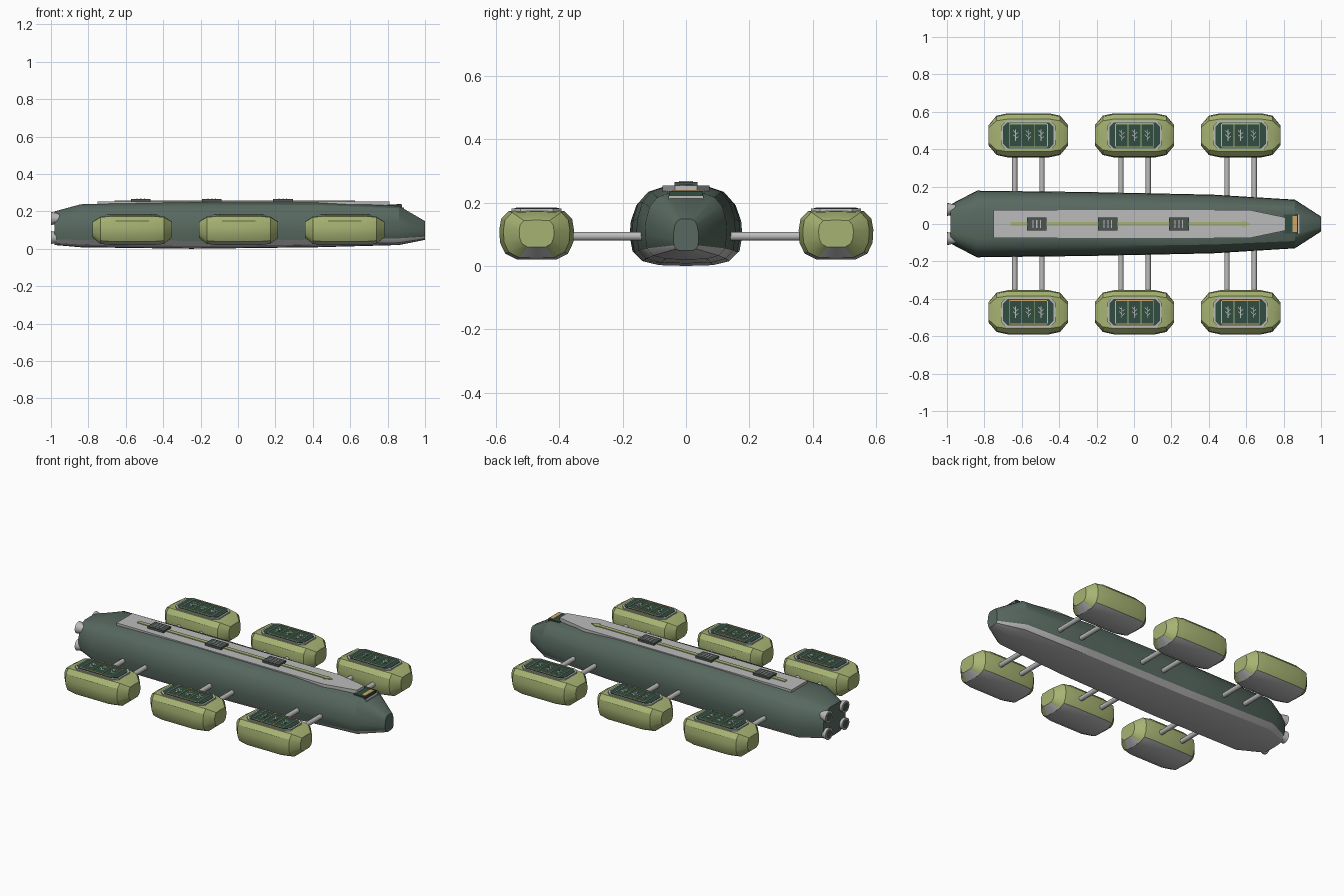
import bpy, bmesh, math
from mathutils import Matrix

if "Cube" in bpy.data.objects:
    bpy.data.objects.remove(bpy.data.objects["Cube"])


def material(name, r, g, b):
    m = bpy.data.materials.new(name)
    m.use_nodes = True
    m.diffuse_color = (r, g, b, 1)
    m.node_tree.nodes["Principled BSDF"].inputs["Base Color"].default_value = (r, g, b, 1)
    return m


HULL = material("hull green", 0.095, 0.14, 0.115)
OLIVE = material("olive", 0.38, 0.45, 0.17)
GREY = material("light grey", 0.5, 0.5, 0.5)
DARK = material("dark panel green", 0.03, 0.075, 0.05)
SLATE = material("slate", 0.07, 0.09, 0.08)
AMBER = material("amber", 0.62, 0.38, 0.13)


def finish(name, bm, mats, smooth=False):
    bmesh.ops.recalc_face_normals(bm, faces=bm.faces)
    me = bpy.data.meshes.new(name)
    bm.to_mesh(me)
    bm.free()
    for m in mats:
        me.materials.append(m)
    ob = bpy.data.objects.new(name, me)
    bpy.context.collection.objects.link(ob)
    if smooth:
        bpy.ops.object.select_all(action="DESELECT")
        ob.select_set(True)
        bpy.context.view_layer.objects.active = ob
        bpy.ops.object.shade_smooth_by_angle(angle=math.radians(30))
    return ob


def loft(name, profile, stations, cy, mats, rule):
    """Skin a mirrored half profile through stations of (x, half width, bottom, top)."""
    bm = bmesh.new()
    outline = profile + [(-u, v) for u, v in profile[-2:0:-1]]
    n = len(outline)
    rings = [[bm.verts.new((x, cy + u * h, lo + v * (hi - lo))) for u, v in outline]
             for x, h, lo, hi in stations]
    for bay in range(len(rings) - 1):
        a, b = rings[bay], rings[bay + 1]
        for j in range(n):
            k = (j + 1) % n
            f = bm.faces.new((a[j], a[k], b[k], b[j]))
            f.material_index = rule(min(j, n - 1 - j), bay)
    bm.faces.new(rings[0])
    bm.faces.new(rings[-1])
    return finish(name, bm, mats, True)


def add_prism(bm, points, z0, z1):
    low = [bm.verts.new((x, y, z0)) for x, y in points]
    top = [bm.verts.new((x, y, z1)) for x, y in points]
    bm.faces.new(low)
    bm.faces.new(top)
    for i in range(len(points)):
        j = (i + 1) % len(points)
        bm.faces.new((low[i], low[j], top[j], top[i]))


def prisms(name, shapes, z0, z1, mat):
    bm = bmesh.new()
    for s in shapes:
        add_prism(bm, s, z0, z1)
    return finish(name, bm, [mat])


def rect(cx, cy, hx, hy):
    return [(cx - hx, cy - hy), (cx + hx, cy - hy), (cx + hx, cy + hy), (cx - hx, cy + hy)]


def octagon(cx, cy, hx, hy, c):
    return [(cx + sx * x, cy + sy * y) for sx, sy, x, y in (
        (-1, -1, hx, hy - c), (-1, -1, hx - c, hy), (1, -1, hx - c, hy), (1, -1, hx, hy - c),
        (1, 1, hx, hy - c), (1, 1, hx - c, hy), (-1, 1, hx - c, hy), (-1, 1, hx, hy - c))]


def bar(x0, y0, x1, y1, w):
    d = math.hypot(x1 - x0, y1 - y0)
    nx, ny = -(y1 - y0) / d * w, (x1 - x0) / d * w
    return [(x0 + nx, y0 + ny), (x0 - nx, y0 - ny), (x1 - nx, y1 - ny), (x1 + nx, y1 + ny)]


def cylinder(name, loc, axis, r1, r2, depth, mat, segments=16):
    bm = bmesh.new()
    bmesh.ops.create_cone(bm, cap_ends=True, segments=segments, radius1=r1, radius2=r2,
                          depth=depth)
    turn = Matrix.Rotation(math.pi / 2, 4, axis)
    bmesh.ops.transform(bm, matrix=Matrix.Translation(loc) @ turn, verts=bm.verts)
    return finish(name, bm, [mat], True)


# Main hull with a pale keel
hull_profile = [(0, 0), (0.5, 0.01), (0.8, 0.06), (0.95, 0.17), (1, 0.38), (0.98, 0.58),
                (0.88, 0.8), (0.7, 0.94), (0.44, 1), (0, 1)]
hull_stations = [(-0.98, 0.105, 0.02, 0.2), (-0.84, 0.178, 0.008, 0.238),
                 (-0.25, 0.171, 0, 0.249), (0.42, 0.157, 0.008, 0.249),
                 (0.86, 0.13, 0.02, 0.229), (1.0, 0.04, 0.048, 0.148)]
loft("hull", hull_profile, hull_stations, 0, [HULL, GREY], lambda s, bay: int(s < 3))

# Deck plate, arrow stripe and hatches
deck = [(-0.75, -0.075), (0.62, -0.075), (0.81, -0.035),
        (0.81, 0.035), (0.62, 0.075), (-0.75, 0.075)]
prisms("deck_plate", [deck], 0.225, 0.254, GREY)
arrow = [(-0.66, -0.012), (0.58, -0.012), (0.58, -0.02), (0.625, 0),
         (0.58, 0.02), (0.58, 0.012), (-0.66, 0.012)]
prisms("deck_arrow_stripe", [arrow], 0.252, 0.258, OLIVE)
for i, x in enumerate((-0.52, -0.14, 0.24)):
    prisms(f"hatch_{i + 1}", [rect(x, 0, 0.053, 0.036)], 0.25, 0.266, SLATE)
    slats = [rect(x + dx, 0, 0.003, 0.022) for dx in (-0.02, 0, 0.02)]
    prisms(f"hatch_slats_{i + 1}", slats, 0.264, 0.268, GREY)

# Cockpit behind the nose
prisms("cockpit", [rect(0.838, 0, 0.038, 0.052)], 0.2, 0.237, DARK)
prisms("cockpit_window", [rect(0.859, 0, 0.012, 0.043)], 0.235, 0.24, AMBER)
visor = [(0.865, -0.042), (0.887, -0.055), (0.887, 0.055), (0.865, 0.042)]
prisms("cockpit_sill", [visor], 0.195, 0.222, GREY)

# Four rear engine nozzles
for sy, side in ((1, "left"), (-1, "right")):
    for z, level in ((0.06, "lower"), (0.162, "upper")):
        y = sy * 0.078
        cylinder(f"nozzle_{level}_{side}", (-0.965, y, z), "Y", 0.035, 0.02, 0.07, GREY)
        bpy.context.object.data.update()
        cylinder(f"nozzle_core_{level}_{side}", (-0.998, y, z), "Y", 0.026, 0.026, 0.005, SLATE)

# Cargo pods with struts and decorated top panels
pod_profile = [(0, 0), (0.52, 0.0), (0.84, 0.12), (0.98, 0.34), (1, 0.6),
               (0.95, 0.82), (0.74, 0.98), (0, 1)]
pod_shape = [(-0.212, 0.055, 0.06, 0.145), (-0.17, 0.105, 0.026, 0.172),
             (-0.11, 0.118, 0.02, 0.177), (0.11, 0.118, 0.02, 0.177),
             (0.17, 0.105, 0.026, 0.172), (0.212, 0.055, 0.06, 0.145)]


def pod_colour(segment, bay):
    return int(segment == 0 or (segment == 1 and 0 < bay < 4))


def sprig(cx, cy):
    """Stem with alternating twigs."""
    parts = [bar(cx, cy - 0.03, cx, cy + 0.03, 0.002)]
    for s, dy in ((1, -0.018), (-1, -0.008), (1, 0.004), (-1, 0.014)):
        parts.append(bar(cx, cy + dy, cx + s * 0.014, cy + dy + 0.012, 0.002))
    return parts


for row, y, trim in (("back", 0.474, OLIVE), ("front", -0.472, AMBER)):
    for i, x in enumerate((-0.565, 0.003, 0.57)):
        tag = f"{row}_{i + 1}"
        stations = [(x + dx, h, lo, hi) for dx, h, lo, hi in pod_shape]
        loft(f"pod_{tag}", pod_profile, stations, y, [OLIVE, GREY], pod_colour)
        prisms(f"pod_frame_{tag}", [octagon(x, y, 0.145, 0.079, 0.028)], 0.17, 0.181, GREY)
        prisms(f"pod_panel_{tag}", [octagon(x, y, 0.135, 0.07, 0.024)], 0.179, 0.183, DARK)
        rails = [rect(x, y + s * 0.062, 0.1, 0.003) for s in (-1, 1)]
        prisms(f"pod_rails_{tag}", rails, 0.182, 0.185, trim)
        posts = [rect(x + dx, y, 0.002, 0.06) for dx in (-0.035, 0.035)]
        prisms(f"pod_dividers_{tag}", posts, 0.182, 0.185, OLIVE)
        ends = [rect(x + dx, y, 0.002, 0.06) for dx in (-0.102, 0.102)]
        marks = [p for dx in (-0.068, 0, 0.068) for p in sprig(x + dx, y)]
        prisms(f"pod_sprigs_{tag}", ends + marks, 0.182, 0.185, GREY)
        for dx, end in ((-0.073, "rear"), (0.073, "fore")):
            mid = math.copysign(0.26, y)
            cylinder(f"strut_{end}_{tag}", (x + dx, mid, 0.094), "X", 0.014, 0.014, 0.24, GREY)
